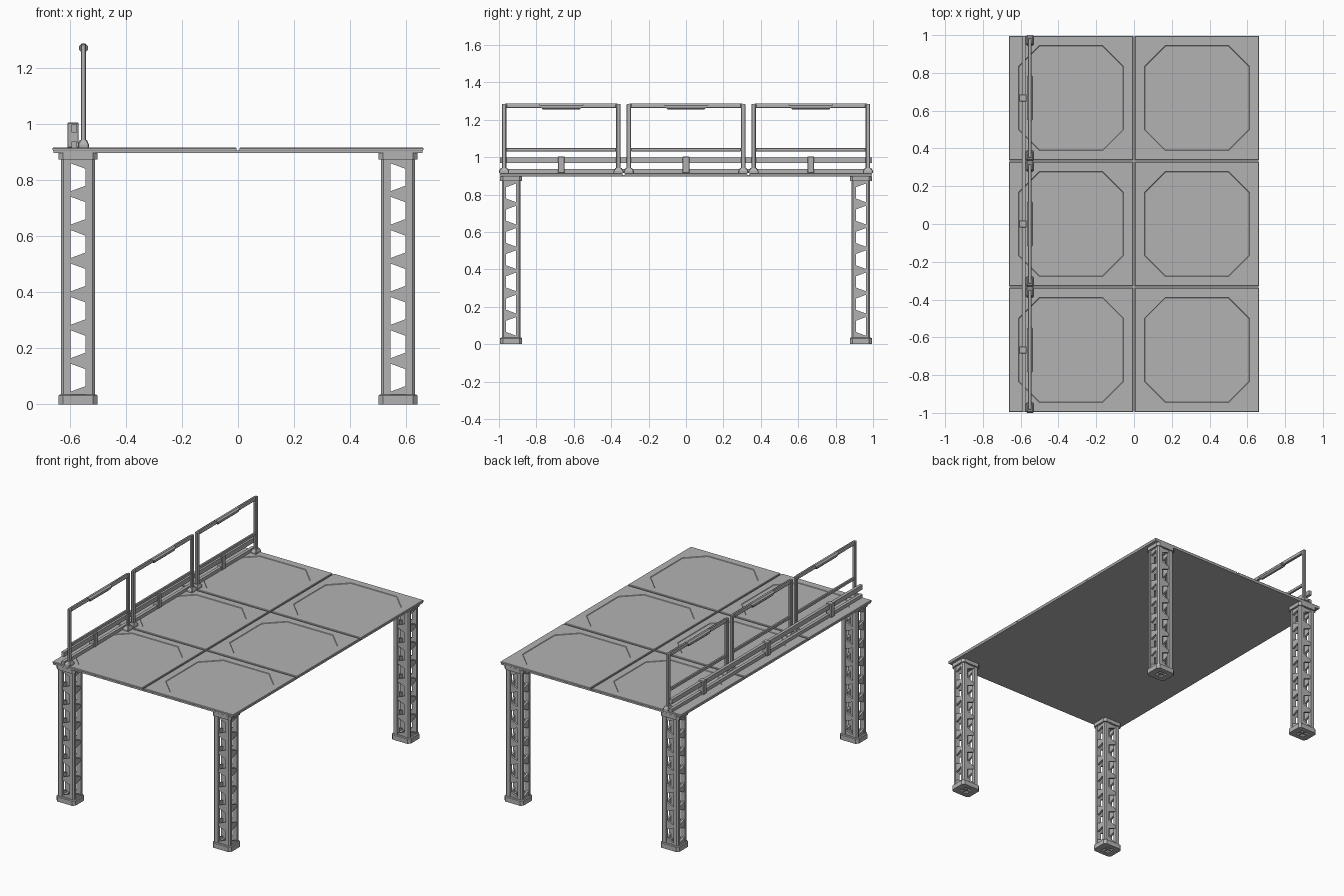
import bpy, bmesh, math
from mathutils import Vector

if "Cube" in bpy.data.objects:
    bpy.data.objects.remove(bpy.data.objects["Cube"], do_unlink=True)

GREY = (0.45, 0.45, 0.45, 1)
grey = bpy.data.materials.new("plain grey metal")
grey.use_nodes = True
grey.diffuse_color = GREY
grey.node_tree.nodes["Principled BSDF"].inputs["Base Color"].default_value = GREY


def finish(bm, name, loc=(0, 0, 0), bevel=0):
    bmesh.ops.remove_doubles(bm, verts=bm.verts, dist=0.00001)
    bmesh.ops.recalc_face_normals(bm, faces=bm.faces)
    mesh = bpy.data.meshes.new(name)
    bm.to_mesh(mesh)
    bm.free()
    mesh.materials.append(grey)
    obj = bpy.data.objects.new(name, mesh)
    obj.location = loc
    bpy.context.collection.objects.link(obj)
    if bevel:
        mod = obj.modifiers.new("edge bevel", "BEVEL")
        mod.width = bevel
        mod.segments = 1
    return obj


def loft(bm, rings, closed=False):
    """Skin a stack of point rings; cap both ends, or join last to first."""
    loops = [[bm.verts.new(p) for p in ring] for ring in rings]
    pairs = list(zip(loops, loops[1:]))
    if closed:
        pairs.append((loops[-1], loops[0]))
    else:
        bm.faces.new(loops[0])
        bm.faces.new(loops[-1])
    for a, b in pairs:
        n = len(a)
        for i in range(n):
            j = (i + 1) % n
            bm.faces.new((a[i], a[j], b[j], b[i]))


def octagon(hx, hy, cut, z):
    """Rectangle of half sizes hx, hy with cut corners."""
    pts = [(hx, hy - cut), (hx - cut, hy), (cut - hx, hy), (-hx, hy - cut),
           (-hx, cut - hy), (cut - hx, -hy), (hx - cut, -hy), (hx, cut - hy)]
    return [(x, y, z) for x, y in pts]


def box(bm, x0, x1, y0, y1, z0, z1):
    loft(bm, [[(x0, y0, z), (x1, y0, z), (x1, y1, z), (x0, y1, z)] for z in (z0, z1)])


# Deck: thin slab carrying six separate tiles with sunken panels
bm = bmesh.new()
box(bm, -0.658, 0.658, -0.993, 0.993, 0.896, 0.904)
finish(bm, "deck_slab")

TILE = 0.328
for row in (-1, 0, 1):
    for col in (-1, 1):
        bm = bmesh.new()
        loft(bm, [octagon(TILE - 0.004, TILE - 0.004, 0.0005, 0.9),
                  octagon(TILE, TILE, 0.0005, 0.907),
                  octagon(TILE, TILE, 0.0005, 0.912),
                  octagon(TILE - 0.003, TILE - 0.003, 0.0005, 0.915),
                  octagon(0.278, 0.278, 0.11, 0.915),
                  octagon(0.275, 0.275, 0.109, 0.912)])
        finish(bm, "deck_tile", (col * 0.333, row * 0.6665, 0))

# Legs: four corner posts joined by tapered slats, with collars at both ends
HX, HY, HOLE = 0.06, 0.05, 0.027
SLATS, PITCH, FIRST = 8, 0.119, 0.045


def slat_profile(k, long_side):
    z = FIRST + PITCH * k
    u = HOLE * long_side
    return [(u, z - 0.019), (u, z), (-u, z + 0.02), (-u, z - 0.039)]


def collar(bm, z0, z1, lip):
    outer = (HX + 0.009, HY + 0.009)
    loft(bm, [octagon(*outer, 0.015, z0), octagon(*outer, 0.015, z1 - lip),
              octagon(HX + 0.004, HY + 0.004, 0.013, z1),
              octagon(HOLE, HOLE, 0.002, z1), octagon(HOLE, HOLE, 0.002, z0)],
         closed=True)


def build_leg(x, y):
    bm = bmesh.new()
    for sx in (-1, 1):
        for sy in (-1, 1):
            plan = [(HOLE, HOLE), (HX, HOLE), (HX, HY - 0.008),
                    (HX - 0.008, HY), (HOLE, HY)]
            loft(bm, [[(sx * a, sy * b, z) for a, b in plan] for z in (0.005, 0.896)])
    for k in range(SLATS):
        for side in (-1, 1):
            loft(bm, [[(u, side * d, z) for u, z in slat_profile(k, -1)]
                      for d in (HY - 0.018, HY - 0.005)])
            loft(bm, [[(side * d, u, z) for u, z in slat_profile(k, 1)]
                      for d in (HX - 0.018, HX - 0.005)])
    collar(bm, 0, 0.035, 0.004)
    collar(bm, 0.872, 0.897, 0)
    # Cross brace inside the foot
    box(bm, -0.03, 0.03, -0.005, 0.005, 0.004, 0.02)
    box(bm, -0.005, 0.005, -0.03, 0.03, 0.004, 0.02)
    finish(bm, "leg", (x, y, 0))


for x in (-0.57, 0.57):
    for y in (-0.935, 0.935):
        build_leg(x, y)

# Toe boards along the railed edge, with clips at each bay centre
bm = bmesh.new()
for z0, z1 in ((0.914, 0.936), (0.968, 0.998)):
    box(bm, -0.594, -0.574, -0.995, 0.995, z0, z1)
finish(bm, "toe_board")

# Three guard rail frames
RAIL_X, HALF = -0.551, 0.318
for row in (-1, 0, 1):
    loc = (RAIL_X, row * 0.667, 0)

    bm = bmesh.new()
    box(bm, -0.057, -0.017, -0.018, 0.018, 0.914, 1.004)
    finish(bm, "toe_board_clip", loc, 0.003)

    bm = bmesh.new()
    for s in (-1, 1):
        y0, y1 = sorted((s * HALF, s * (HALF - 0.024)))
        box(bm, -0.009, 0.009, y0, y1, 0.914, 1.284)
    box(bm, -0.009, 0.009, 0.024 - HALF, HALF - 0.024, 1.262, 1.284)
    box(bm, -0.008, 0.008, 0.024 - HALF, HALF - 0.024, 1.03, 1.05)
    finish(bm, "guard_rail_frame", loc, 0.003)

    # Tapered feet under the posts
    bm = bmesh.new()
    for s in (-1, 1):
        cy = s * (HALF - 0.012)
        loft(bm, [[(x, cy + y, z) for x, y, z in octagon(hx, hy, 0.004, h)]
                  for hx, hy, h in ((0.02, 0.027, 0.914), (0.02, 0.027, 0.926),
                                    (0.013, 0.017, 0.942))])
    finish(bm, "post_foot", loc)

    # Octagonal grip with slanted ends
    bm = bmesh.new()
    ring = [(0.017 * math.cos(a), 0.017 * math.sin(a))
            for a in (math.pi / 8 + i * math.pi / 4 for i in range(8))]
    loft(bm, [[(u, s * (0.11 + 0.7 * v), 1.27 + v) for u, v in ring] for s in (-1, 1)])
    finish(bm, "hand_grip", loc)
